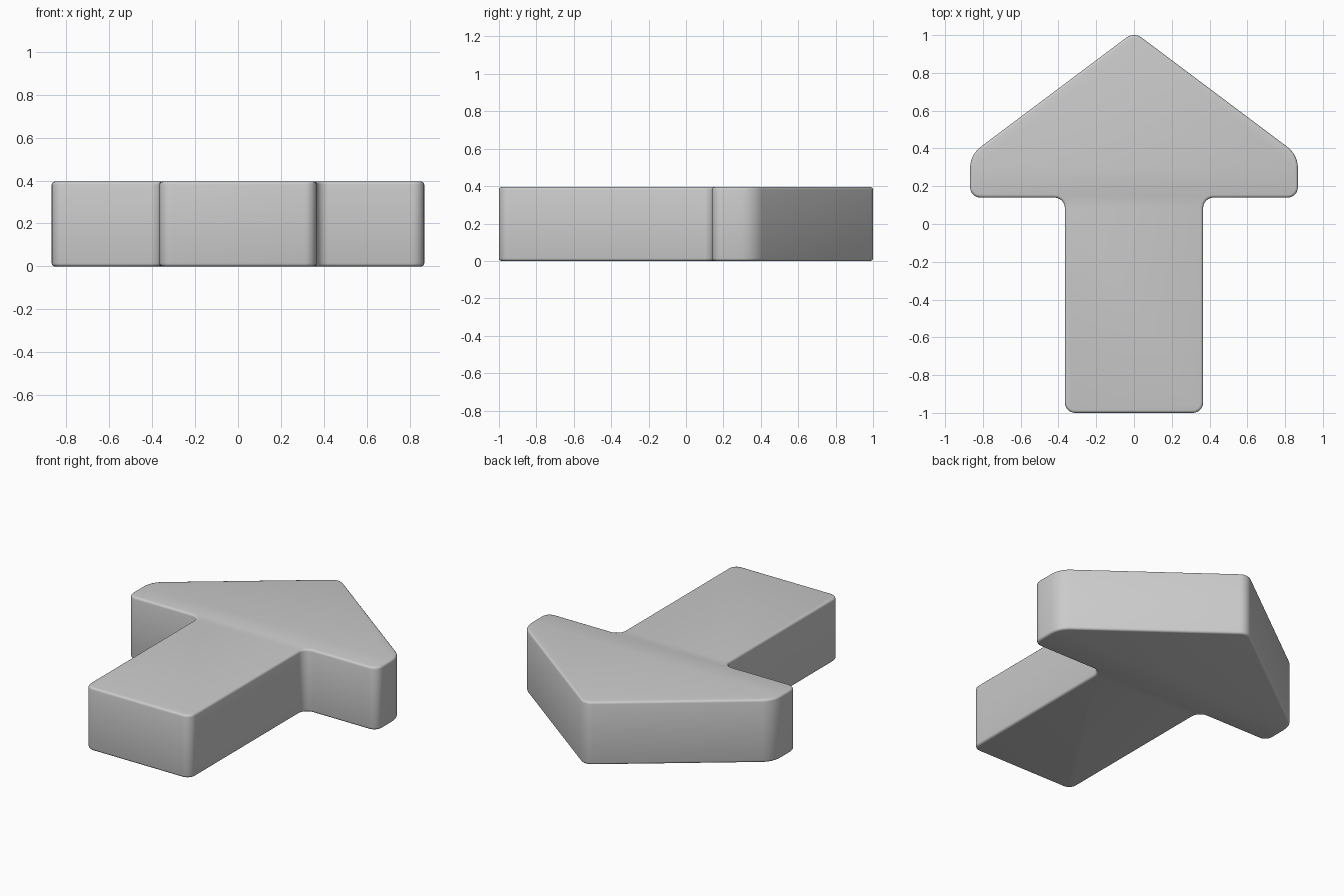
import bpy, bmesh
from math import radians, tan
from mathutils import Vector

if "Cube" in bpy.data.objects:
    bpy.data.objects.remove(bpy.data.objects["Cube"])

HEIGHT, EDGE, STEPS = 0.395, 0.014, 6

# Right half of the outline, tip to foot: x, y, corner setback
half = [(0.868, 0.366, 0.07), (0.868, 0.14, 0.055),
        (0.366, 0.14, 0.055), (0.366, -1.0, 0.055)]
outline = [(0, 1.017, 0.05)] + half + [(-x, y, d) for x, y, d in reversed(half)]


def rounded(points):
    """Replace every corner with a circular arc."""
    result = []
    for i, (x, y, d) in enumerate(points):
        p = Vector((x, y))
        a = (Vector(points[i - 1][:2]) - p).normalized()
        b = (Vector(points[(i + 1) % len(points)][:2]) - p).normalized()
        opening = a.angle(b)
        radius = d * tan(opening / 2)
        centre = p + (a + b).normalized() * (d * d + radius * radius) ** 0.5
        start, end = p + a * d - centre, p + b * d - centre
        sweep = start.angle(end)
        for k in range(STEPS + 1):
            t = k / STEPS
            v = start.lerp(end, 0.5 + 0.5 * tan(sweep * (t - 0.5)) / tan(sweep / 2))
            result.append(centre + v.normalized() * radius)
    return result


# Arrow slab
bm = bmesh.new()
base = bm.faces.new([bm.verts.new((p.x, p.y, 0)) for p in rounded(outline)])
ext = bmesh.ops.extrude_face_region(bm, geom=[base], use_keep_orig=True)
for v in ext["geom"]:
    if isinstance(v, bmesh.types.BMVert):
        v.co.z = HEIGHT
bmesh.ops.recalc_face_normals(bm, faces=bm.faces)

# Softened top and bottom rims
rims = [e for e in bm.edges if abs(e.verts[0].co.z - e.verts[1].co.z) < 1e-5]
bmesh.ops.bevel(bm, geom=rims, offset=EDGE, segments=3, profile=0.5,
                affect='EDGES', clamp_overlap=False)
bmesh.ops.recalc_face_normals(bm, faces=bm.faces)
mesh = bpy.data.meshes.new("arrow_block")
bm.to_mesh(mesh)
bm.free()
arrow = bpy.data.objects.new("arrow_block", mesh)
bpy.context.collection.objects.link(arrow)
bpy.context.view_layer.objects.active = arrow
arrow.select_set(True)
bpy.ops.object.shade_smooth_by_angle(angle=radians(40))
